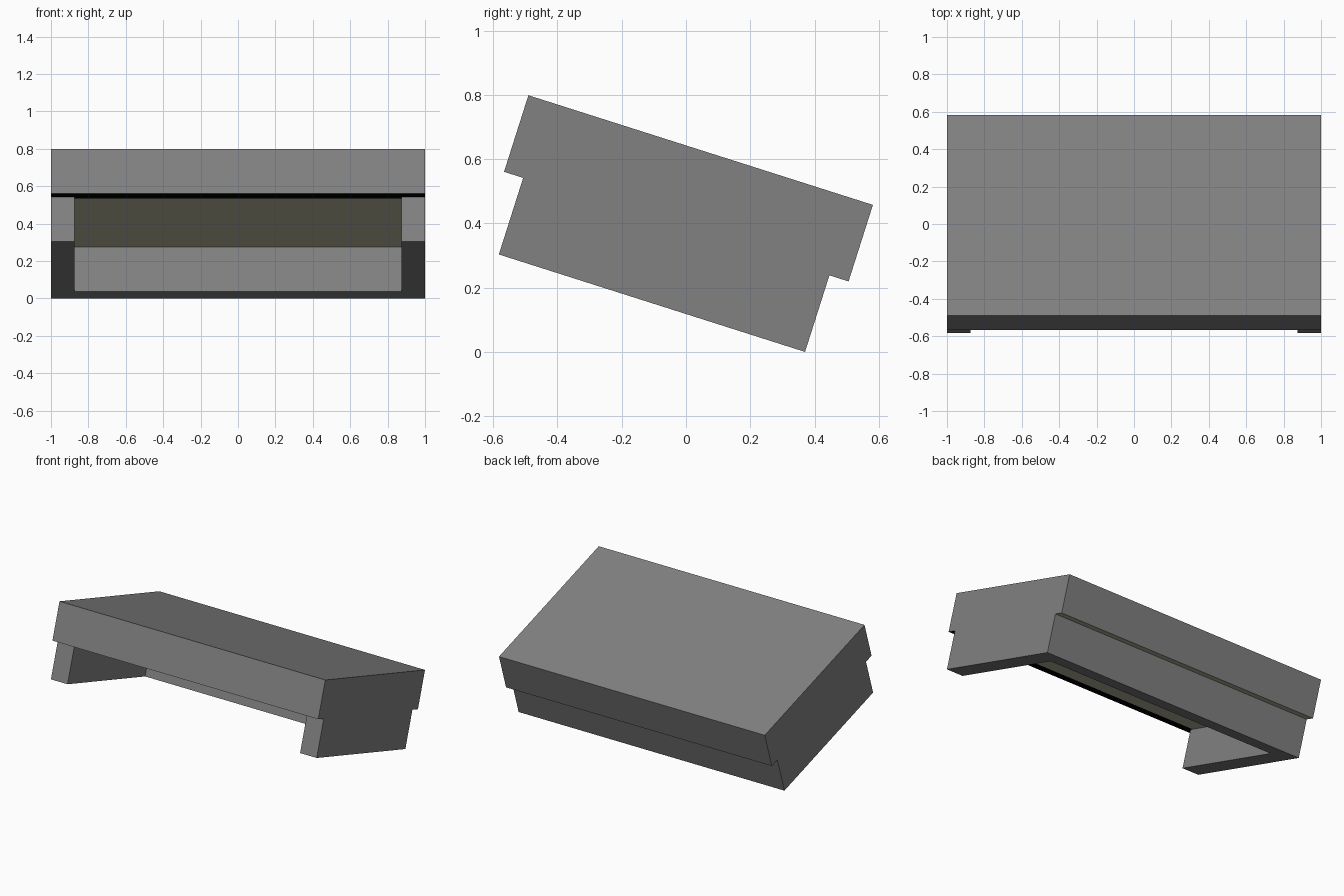
import bpy, bmesh, math
from mathutils import Matrix

if "Cube" in bpy.data.objects:
    bpy.data.objects.remove(bpy.data.objects["Cube"])

TILT = math.radians(17.65)
W, H = 1.0, 0.25          # half width, height of each layer
PLACE = (Matrix.Translation((0, -0.106, 0.5 * math.sin(TILT)))
         @ Matrix.Rotation(-TILT, 4, 'X'))


def material(name, rgb):
    m = bpy.data.materials.new(name)
    m.diffuse_color = (*rgb, 1)
    m.use_nodes = True
    m.node_tree.nodes["Principled BSDF"].inputs["Base Color"].default_value = m.diffuse_color
    return m


grey = material("mid grey", (0.22, 0.22, 0.22))
beige = material("pale beige", (0.52, 0.52, 0.38))
black = material("black", (0.0, 0.0, 0.0))


def prism(name, outline, z0, z1, mats, cut_y=None, rule=None):
    """Extrude a flat outline upward, optionally slice it and colour by rule."""
    bm = bmesh.new()
    face = bm.faces.new([bm.verts.new((x, y, z0)) for x, y in outline])
    ext = bmesh.ops.extrude_face_region(bm, geom=[face], use_keep_orig=True)
    for v in ext["geom"]:
        if isinstance(v, bmesh.types.BMVert):
            v.co.z = z1
    bmesh.ops.recalc_face_normals(bm, faces=bm.faces)
    if cut_y is not None:
        # only the underside needs the colour boundary
        bottom = [f for f in bm.faces if f.normal.z < -0.9]
        geom = bottom + list({e for f in bottom for e in f.edges}) \
            + list({v for f in bottom for v in f.verts})
        bmesh.ops.bisect_plane(bm, geom=geom, plane_co=(0, cut_y, 0),
                               plane_no=(0, 1, 0))
    if rule:
        for f in bm.faces:
            f.material_index = rule(f)
    bm.transform(PLACE)
    me = bpy.data.meshes.new(name)
    bm.to_mesh(me)
    bm.free()
    for m in mats:
        me.materials.append(m)
    ob = bpy.data.objects.new(name, me)
    bpy.context.collection.objects.link(ob)
    return ob


# U-shaped base: two side walls and a back wall, open at the front
T = 0.125
prism("base_frame",
      [(-W, -0.5), (-W + T, -0.5), (-W + T, 0.5 - T), (W - T, 0.5 - T),
       (W - T, -0.5), (W, -0.5), (W, 0.5), (-W, 0.5)],
      0, H, [grey])


# Overhanging top slab: beige underside with a black strip along the front
def slab_colour(f):
    if f.normal.z > -0.9:
        return 0
    return 2 if f.calc_center_median().y < -0.48 else 1


prism("top_slab",
      [(-W, -0.5625), (W, -0.5625), (W, 0.5625), (-W, 0.5625)],
      H, 2 * H, [grey, beige, black], cut_y=-0.48, rule=slab_colour)
